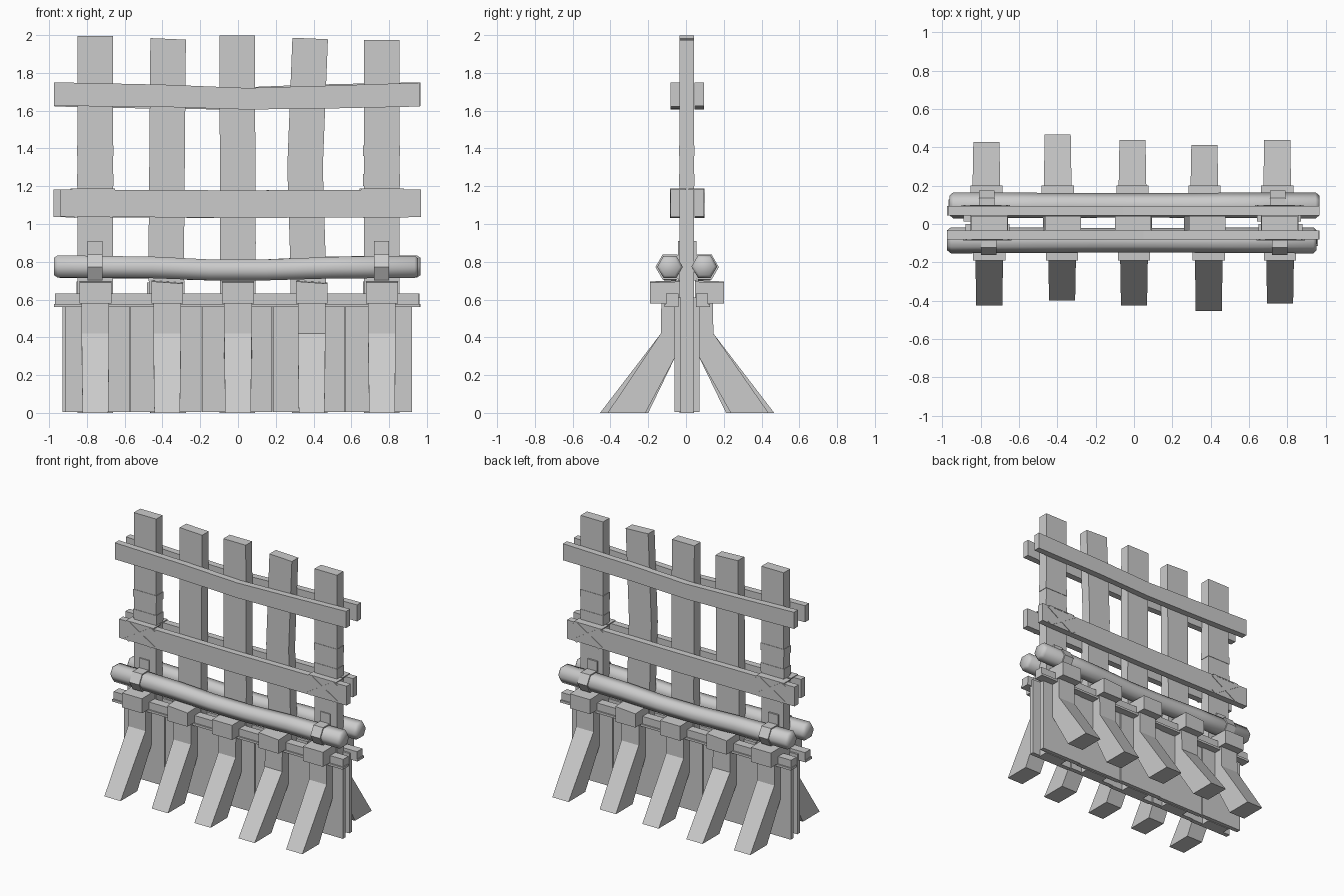
import bpy, bmesh, math
from mathutils import Vector

if "Cube" in bpy.data.objects:
    bpy.data.objects.remove(bpy.data.objects["Cube"], do_unlink=True)

MID = 0.006  # depth of the fence centre line

wood = bpy.data.materials.new("plain_grey")
wood.use_nodes = True
grey = (0.6, 0.6, 0.6, 1)
wood.diffuse_color = grey
wood.node_tree.nodes["Principled BSDF"].inputs["Base Color"].default_value = grey


def loft(name, rings, smooth=False):
    """Skin a closed solid through rings of equal length."""
    bm = bmesh.new()
    loops = [[bm.verts.new(p) for p in ring] for ring in rings]
    n = len(loops[0])
    for a, b in zip(loops, loops[1:]):
        for i in range(n):
            j = (i + 1) % n
            bm.faces.new((a[i], a[j], b[j], b[i]))
    bm.faces.new(loops[0])
    bm.faces.new(loops[-1])
    bmesh.ops.recalc_face_normals(bm, faces=bm.faces)
    mesh = bpy.data.meshes.new(name)
    bm.to_mesh(mesh)
    bm.free()
    mesh.materials.append(wood)
    obj = bpy.data.objects.new(name, mesh)
    bpy.context.collection.objects.link(obj)
    if smooth:
        bpy.ops.object.select_all(action='DESELECT')
        obj.select_set(True)
        bpy.context.view_layer.objects.active = obj
        bpy.ops.object.shade_smooth_by_angle(angle=math.radians(62))
    return obj


def box(name, x0, x1, y0, y1, z0, z1):
    return loft(name, [[(x0, y0, z), (x1, y0, z), (x1, y1, z), (x0, y1, z)] for z in (z0, z1)])


def upright(name, path, width, y0, y1, slant=0.0):
    """Bent plank following (x, z) points upward, with a slanted top."""
    rings = []
    for k, (x, z) in enumerate(path):
        s = slant if k == len(path) - 1 else 0
        a, b = x - width / 2, x + width / 2
        rings.append([(a, y0, z + s), (b, y0, z - s), (b, y1, z - s), (a, y1, z + s)])
    return loft(name, rings)


def rail(name, path, y0, y1):
    """Bent plank following (x, bottom, top) points sideways."""
    return loft(name, [[(x, y0, lo), (x, y1, lo), (x, y1, hi), (x, y0, hi)] for x, lo, hi in path])


def hexring(x, y, z, r):
    return [(x, y + r * math.cos(i * math.pi / 3), z + r * math.sin(i * math.pi / 3)) for i in range(6)]


# Tall posts, a little crooked
POSTS = [
    ([(-0.755, 0), (-0.755, 1.995)], 0.0),
    ([(-0.37, 0), (-0.38, 0.82), (-0.37, 1.98)], 0.004),
    ([(-0.005, 0), (0.0, 0.9), (-0.005, 1.998)], 0.0),
    ([(0.38, 0), (0.37, 0.82), (0.355, 1.3), (0.382, 1.982)], 0.004),
    ([(0.76, 0), (0.76, 1.975)], 0.0),
]
for i, (path, slant) in enumerate(POSTS):
    upright(f"post_{i + 1}", path, 0.188, -0.035, 0.042, slant)

# Lashing rings around the outer posts
for side, cx in (("right", -0.755), ("left", 0.76)):
    for z0, z1 in ((1.2, 1.265), (1.36, 1.415)):
        box(f"post_lashing_{side}", cx - 0.097, cx + 0.097, -0.038, 0.045, z0, z1)

LEG_X = (-0.755, -0.375, 0.0, 0.39, 0.762)
FOOT = (0.415, 0.39, 0.415, 0.445, 0.405)
PLANK_EDGES = (-0.915, -0.57, -0.19, 0.185, 0.57, 0.925)


def build_side(side):
    """All parts of one face, built on the front."""
    parts = []
    # Lower wall planks
    for i, (a, b) in enumerate(zip(PLANK_EDGES, PLANK_EDGES[1:])):
        back = -0.02 if i % 2 else -0.026
        parts.append(box(f"{side}_wall_plank_{i + 1}", a, b - 0.004, back - 0.034, back, 0.005, 0.61))

    # Ledger rail with a thin lip along its bottom
    parts.append(box(f"{side}_ledger_rail", -0.97, 0.955, -0.105, -0.04, 0.575, 0.633))
    parts.append(box(f"{side}_ledger_lip", -0.975, 0.96, -0.115, -0.04, 0.56, 0.577))

    # Bent braces with a cap block each
    for i, (x, foot) in enumerate(zip(LEG_X, FOOT)):
        profile = [(-0.13, -0.05, 0.62, 0.62, 0.073), (-0.133, -0.055, 0.42, 0.3, 0.073),
                   (-foot - 0.01, -foot + 0.19, 0, 0, 0.068)]
        rings = [[(x - w, yo, zo), (x + w, yo, zo), (x + w, yi, zi), (x - w, yi, zi)]
                 for yo, yi, zo, zi, w in profile]
        parts.append(loft(f"{side}_brace_{i + 1}", rings))
        tilt = 0.006 if i % 2 else 0.0
        cap = [[(x + s * 0.084, -0.19, 0.58), (x + s * 0.084, -0.035, 0.58),
                (x + s * 0.084, -0.035, 0.695 - s * tilt), (x + s * 0.084, -0.19, 0.69 - s * tilt)]
               for s in (-1, 1)]
        parts.append(loft(f"{side}_brace_cap_{i + 1}", cap))

    # Six-sided log with chamfered ends
    y = -0.085
    log = [(-0.975, 0.775, 0.052), (-0.955, 0.775, 0.068), (-0.45, 0.77, 0.066), (-0.15, 0.757, 0.064),
           (0.15, 0.757, 0.064), (0.5, 0.769, 0.066), (0.935, 0.773, 0.068), (0.953, 0.773, 0.052)]
    parts.append(loft(f"{side}_log", [hexring(x, y, z, r) for x, z, r in log], smooth=True))

    # Straps holding the log to the outer posts
    for x in (-0.757, 0.76):
        parts.append(loft(f"{side}_log_strap", [hexring(x + d, y, 0.772, 0.077) for d in (-0.04, 0.04)]))
        parts.append(box(f"{side}_strap_plate", x - 0.04, x + 0.04, -0.043, -0.03, 0.7, 0.91))

    # Middle and top rails
    parts.append(rail(f"{side}_middle_rail", [(-0.94, 1.04, 1.182), (0, 1.032, 1.178), (0.968, 1.036, 1.182)],
                      -0.082, -0.033))
    parts.append(rail(f"{side}_top_rail", [(-0.975, 1.625, 1.75), (-0.4, 1.62, 1.738), (0.05, 1.606, 1.72),
                                           (0.5, 1.612, 1.733), (0.963, 1.622, 1.748)], -0.082, -0.033))

    # Crossed lashings over the middle rail
    for x in (-0.765, 0.765):
        for s in (-1, 1):
            rings = []
            for t in (-1, 1):
                cx, cz = x + t * 0.11, 1.11 + s * t * 0.068
                rings.append([(cx + a, yy, cz - s * a * 0.62) for a, yy in
                              ((-0.016, -0.086), (0.016, -0.086), (0.016, -0.08), (-0.016, -0.08))])
            parts.append(loft(f"{side}_cross_lashing", rings))
        parts.append(box(f"{side}_lashing_top", x - 0.115, x + 0.115, -0.084, 0.0, 1.18, 1.188))
    return parts


build_side("front")
# The back is the same set turned half a circle around the centre line
for obj in build_side("back"):
    for v in obj.data.vertices:
        v.co = Vector((-v.co.x - 0.008, 2 * MID - v.co.y, v.co.z))
    obj.data.update()
